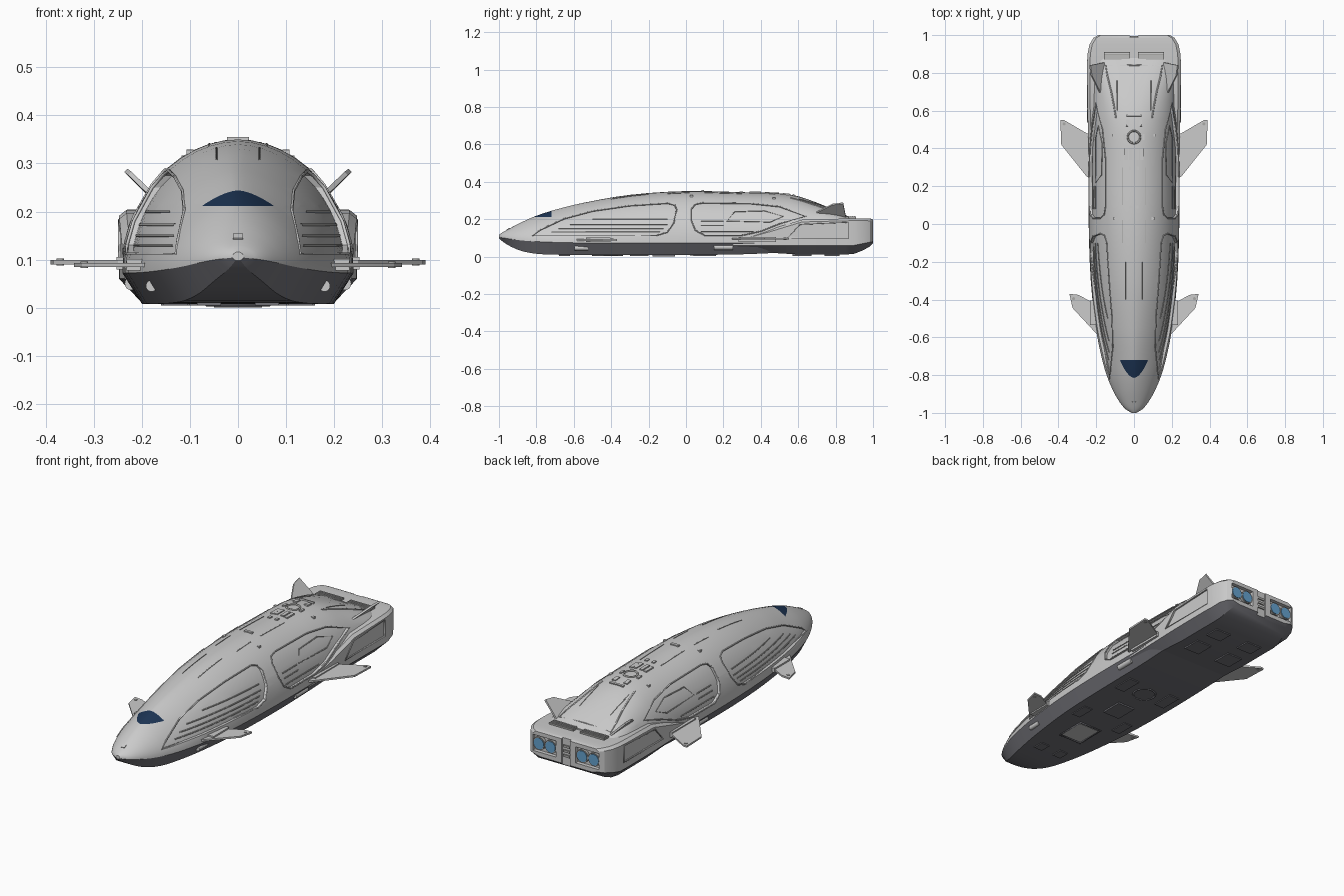
import bpy, bmesh, math
from mathutils import Matrix, Vector

if "Cube" in bpy.data.objects:
    bpy.data.objects.remove(bpy.data.objects["Cube"])


def material(name, rgb):
    m = bpy.data.materials.new(name)
    m.diffuse_color = (*rgb, 1)
    m.use_nodes = True
    m.node_tree.nodes["Principled BSDF"].inputs["Base Color"].default_value = m.diffuse_color
    return m


LIGHT = material("hull_light", (0.76, 0.76, 0.73))
DARK = material("belly_dark", (0.17, 0.17, 0.19))
GLASS = material("glass_navy", (0.012, 0.035, 0.09))
BLUE = material("engine_blue", (0.13, 0.36, 0.62))
TRIM = material("trim_grey", (0.4, 0.4, 0.39))

# Hull stations: y, half width, belly half width, belly z, chine z, top z, roundness
HULL = [(-1, .012, .005, .098, .104, .116, 2), (-.98, .045, .02, .08, .1, .13, 1.9),
        (-.94, .078, .05, .055, .094, .152, 1.8), (-.88, .112, .08, .03, .086, .183, 1.7),
        (-.8, .145, .11, .015, .08, .218, 1.6), (-.7, .173, .135, .01, .076, .25, 1.55),
        (-.55, .202, .162, .008, .073, .287, 1.65), (-.3, .229, .19, .008, .072, .33, 1.8),
        (0, .24, .2, .008, .072, .35, 1.95), (.3, .24, .2, .012, .072, .344, 2),
        (.55, .24, .2, .022, .072, .333, 2.1), (.7, .238, .195, .022, .072, .288, 2.5),
        (.88, .235, .19, .025, .072, .21, 4)]


def station(y):
    # Smooth interpolation between hull stations
    n = len(HULL)
    i = max(k for k in range(n - 1) if HULL[k][0] <= y or k == 0)
    a, b = HULL[i], HULL[i + 1]
    p, q = HULL[max(i - 1, 0)], HULL[min(i + 2, n - 1)]
    h = b[0] - a[0]
    t = (y - a[0]) / h
    out = []
    for c in range(1, 7):
        m0 = (b[c] - p[c]) / (b[0] - p[0]) * h
        m1 = (q[c] - a[c]) / (q[0] - a[0]) * h
        out.append((2*t**3 - 3*t*t + 1) * a[c] + (t**3 - 2*t*t + t) * m0
                   + (3*t*t - 2*t**3) * b[c] + (t**3 - t*t) * m1)
    return out


def top_z(x, y):
    w, _, _, zc, zt, e = station(y)
    return zc + (zt - zc) * max(0, 1 - (abs(x) / w) ** e) ** (1 / e)


def side_x(y, z, d=0.0):
    w, _, _, zc, zt, e = station(y)
    return (w - d) * max(0, 1 - ((z - zc) / (zt - d - zc)) ** e) ** (1 / e)


def finish(name, bm, mats=(LIGHT,), mirror=False):
    bmesh.ops.recalc_face_normals(bm, faces=bm.faces)
    me = bpy.data.meshes.new(name)
    bm.to_mesh(me)
    bm.free()
    for m in mats:
        me.materials.append(m)
    o = bpy.data.objects.new(name, me)
    bpy.context.collection.objects.link(o)
    if mirror:
        o.modifiers.new("mirror", 'MIRROR')
    return o


def loft(name, halves):
    # Skin mirrored half sections; the lowest faces are dark
    bm = bmesh.new()
    rings = []
    for y, half in halves:
        pts = half + [(-x, z) for x, z in reversed(half) if x > 1e-6]
        rings.append([bm.verts.new((x, y, z)) for x, z in pts])
    n = len(rings[0])
    for a, b in zip(rings, rings[1:]):
        for j in range(n):
            f = bm.faces.new((a[j], a[(j + 1) % n], b[(j + 1) % n], b[j]))
            f.material_index = 1 if j == 0 or j >= n - 2 else 0
    bm.faces.new(rings[0])
    bm.faces.new(rings[-1])
    return finish(name, bm, (LIGHT, DARK, GLASS))


def hull_half(y, d):
    w, wb, zb, zc, zt, e = station(y)
    arc = []
    for k in range(13):
        t = math.pi / 2 * k / 12
        c = 0 if k == 12 else math.cos(t) ** (2 / e)
        arc.append(((w - d) * c, zc + (zt - d - zc) * math.sin(t) ** (2 / e)))
    return [(wb - d, zb + d)] + arc


def slab(name, pts, offset, mat=LIGHT, mirror=True):
    # Flat polygon thickened along an offset vector
    bm = bmesh.new()
    f = bm.faces.new([bm.verts.new(p) for p in pts])
    r = bmesh.ops.extrude_face_region(bm, geom=[f])
    bmesh.ops.translate(bm, vec=offset, verts=[v for v in r['geom'] if isinstance(v, bmesh.types.BMVert)])
    return finish(name, bm, (mat,), mirror)


def box(name, c, s, mat=LIGHT, mirror=False, tilt=0.0):
    bm = bmesh.new()
    bmesh.ops.create_cube(bm, size=1, matrix=Matrix.Translation(c) @ Matrix.Rotation(tilt, 4, 'X') @ Matrix.Diagonal((*s, 1)))
    return finish(name, bm, (mat,), mirror)


def rod(name, c, r, depth, axis='Y', mat=LIGHT, mirror=False, sides=20):
    bm = bmesh.new()
    rot = Matrix.Rotation(math.pi / 2, 4, 'X') if axis == 'Y' else Matrix()
    bmesh.ops.create_cone(bm, cap_ends=True, segments=sides, radius1=r, radius2=r, depth=depth,
                          matrix=Matrix.Translation(c) @ rot)
    return finish(name, bm, (mat,), mirror)


def line(name, pts, r=.003, closed=False, mat=TRIM, mirror=True):
    cu = bpy.data.curves.new(name, 'CURVE')
    cu.dimensions = '3D'
    cu.bevel_depth, cu.bevel_resolution = r, 1
    sp = cu.splines.new('POLY')
    sp.points.add(len(pts) - 1)
    for p, q in zip(sp.points, pts):
        p.co = (*q, 1)
    sp.use_cyclic_u = closed
    cu.materials.append(mat)
    o = bpy.data.objects.new(name, cu)
    bpy.context.collection.objects.link(o)
    if mirror:
        o.modifiers.new("mirror", 'MIRROR')


def boolean(o, tool, op='DIFFERENCE'):
    m = o.modifiers.new("bool", 'BOOLEAN')
    m.operation, m.object, m.solver = op, tool, 'EXACT'
    me = bpy.data.meshes.new_from_object(o.evaluated_get(bpy.context.evaluated_depsgraph_get()))
    o.modifiers.clear()
    o.data = me
    bpy.data.objects.remove(tool)


def span(a, b, n):
    return [a + (b - a) * k / n for k in range(n + 1)]


# Main hull: outer shell with side openings over an inset inner hull
ys = [y for a, b in zip(HULL, HULL[1:]) for y in span(a[0], b[0], 3)[:-1]] + [.88]
hull = loft("main_hull", [(y, hull_half(y, 0)) for y in ys])
inner = loft("inner_hull", [(y, hull_half(y, .014)) for y in span(-.92, .84, 34)])
front_gap = [(-.82, .112), (-.78, .142), (-.65, .203), (-.5, .243), (-.3, .272), (-.1, .285),
             (-.06, .275), (-.05, .25), (-.065, .18), (-.1, .13), (-.16, .112)]
rear_gap = [(.03, .255), (.05, .28), (.09, .287), (.35, .283), (.5, .267), (.64, .215), (.5, .175),
            (.4, .135), (.3, .113), (.1, .113), (.05, .14), (.03, .19)]
for gap in (front_gap, rear_gap):
    boolean(hull, slab("gap_cutter", [(-.4, y, z) for y, z in gap], (.8, 0, 0), mirror=False))
boolean(hull, inner, 'UNION')

# Windshield: nose skin above a level line
bm = bmesh.new()
bm.from_mesh(hull.data)
for co, no in (((0, -.72, 0), (0, 1, 0)), ((0, 0, .212), (0, 0, 1))):
    bmesh.ops.bisect_plane(bm, geom=bm.verts[:] + bm.edges[:] + bm.faces[:], plane_co=co, plane_no=no)
for f in bm.faces:
    c = f.calc_center_median()
    if c.y < -.72 and c.z > .212:
        f.material_index = 2
bm.to_mesh(hull.data)
bm.free()

# Stern block: y, half width, belly half width, belly z, top z
STERN = [(.25, .236, .19, .03, .09), (.45, .242, .2, .02, .145), (.62, .247, .2, .01, .197),
         (.85, .248, .2, .01, .203), (.9, .246, .195, .015, .204), (.95, .236, .185, .035, .204),
         (.985, .215, .17, .055, .203), (1, .19, .15, .07, .198)]
stern = loft("stern_block", [(y, [(wb, zb), (w, .06 + max(0, y - .9) * .2), (w, t - .012), (w - .015, t)])
                             for y, w, wb, zb, t in STERN])
panel = [(.54, .095), (.61, .172), (.87, .183), (.87, .095)]
for s in (-1, 1):
    boolean(stern, slab("panel_cutter", [(s * .238, y, z) for y, z in panel], (s * .1, 0, 0), mirror=False))
    boolean(stern, box("engine_cutter", (s * .125, 1, .135), (.135, .04, .085)))
boolean(stern, box("tail_slot_cutter", (0, 1, .14), (.05, .02, .2)))
line("stern_panel_rim", [(.247, y, z) for y, z in panel], .003, True, LIGHT)

# Engines and tail slats
for x in (.092, .16):
    rod("engine_ring", (x, .985, .135), .034, .02, mat=TRIM, mirror=True)
    rod("engine_glow", (x, .988, .135), .029, .02, mat=BLUE, mirror=True)
for z in (.11, .135, .16):
    box("tail_slat", (0, .99, z), (.04, .012, .012), TRIM)

# Wings, hinges and tail fins
front_wing = [(.17, -.6), (.2, -.58), (.325, -.445), (.342, -.37), (.295, -.375), (.21, -.42), (.17, -.42)]
rear_wing = [(.22, .24), (.25, .25), (.345, .37), (.385, .42), (.39, .55), (.37, .55), (.25, .48), (.22, .48)]
slab("front_wing", [(x, y, .084) for x, y in front_wing], (0, 0, .009))
slab("rear_wing", [(x, y, .09) for x, y in rear_wing], (0, 0, .009))
box("front_wing_hinge", (.215, -.47, .089), (.035, .13, .024), mirror=True)
box("rear_wing_hinge", (.236, .38, .092), (.035, .2, .026), mirror=True)
rod("front_wing_stud", (.32, -.395, .089), .008, .014, 'Z', TRIM, True, 12)
rod("rear_wing_stud", (.37, .53, .095), .008, .014, 'Z', TRIM, True, 12)
slab("tail_fin", [(.163, .67, .226), (.222, .785, .283), (.23, .84, .289), (.155, .855, .214)], (.007, 0, -.007))

# Slats and trim inside the side openings
for z, a, b in ((.13, -.72, -.14), (.15, -.68, -.12), (.172, -.62, -.1), (.2, -.5, -.1),
                (.135, .08, .36), (.165, .08, .2), (.19, .08, .2)):
    line("side_slat", [(side_x(y, z, .014), y, z) for y in span(a, b, 12)])
line("side_window", [(side_x(y, z, .014), y, z) for y, z in
                     ((.22, .19), (.26, .24), (.42, .245), (.52, .215), (.45, .185))], .003, True)
for gap in (front_gap, rear_gap):
    line("opening_rim", [(side_x(y, z), y, z) for y, z in gap], .0035, True, LIGHT)


# Deck fittings that follow the hull top
def deck_box(name, x, y, sx, sy, h=.01, mirror=True, mat=LIGHT):
    tilt = math.atan((top_z(x, y + .01) - top_z(x, y - .01)) / .02)
    box(name, (x, y, top_z(x, y)), (sx, sy, h), mat, mirror, tilt)


ring = [(math.cos(t) * .033, .46 + math.sin(t) * .033) for t in span(0, 2 * math.pi, 24)[:-1]]
line("deck_hatch_ring", [(x, y, top_z(x, y)) for x, y in ring], .005, True, mirror=False)
for x, y, sx, sy in ((.033, .535, .02, .035), (.018, .37, .018, .06), (.04, .37, .018, .06),
                     (.02, .295, .015, .02), (.05, .46, .012, .03), (.11, .47, .015, .015), (.1, .03, .015, .015)):
    deck_box("deck_fitting", x, y, sx, sy)
deck_box("deck_crossbar", 0, .575, .08, .01, mirror=False)
deck_box("deck_sensor", 0, .09, .045, .015, mirror=False)
deck_box("nose_sensor", 0, -.95, .02, .02, .006, mirror=False)
for x, a, b in ((.06, -.1, .02), (.06, .1, .3), (.045, -.4, -.2), (.09, .6, .76)):
    line("deck_seam", [(x, y, top_z(x, y)) for y in span(a, b, 8)], .002)
frame = [(.095, .56), (.105, .62), (.12, .7), (.14, .78), (.15, .84), (0, .84)]
line("rear_deck_frame", [(x, y, top_z(x, y)) for x, y in frame], .004, mat=LIGHT)
box("vent_bed", (.09, .89, .207), (.14, .04, .012), TRIM, True)
for y in (.878, .89, .902):
    box("vent_bar", (.09, y, .213), (.13, .005, .008), LIGHT, True)

# Belly plates, pods and hatches
rod("side_pod", (.222, .2, .05), .014, .1, mirror=True)
rod("nose_pod", (.18, -.56, .045), .012, .07, mirror=True)
box("belly_bay", (0, -.42, .01), (.12, .14, .008), LIGHT)
line("belly_bay_rim", [(x, y, .007) for x, y in ((-.065, -.5), (.065, -.5), (.065, -.34), (-.065, -.34))],
     .005, True, DARK, False)
line("belly_ring", [(x * 1.7, (y - .46) * 1.7 + .08, .009) for x, y in ring], .005, True, DARK, False)
for x, y, sx, sy in ((.13, -.25, .05, .1), (.13, .1, .06, .12), (.1, .62, .09, .1), (.1, .78, .09, .08), (.06, -.65, .05, .06)):
    box("belly_plate", (x, y, .01), (sx, sy, .012), DARK, True)
box("belly_keel_plate", (0, -.12, .007), (.1, .12, .014), DARK)

# Smooth shading with sharp edges kept
bpy.ops.object.select_all(action='DESELECT')
for o in bpy.context.scene.objects:
    if o.type == 'MESH':
        o.select_set(True)
        bpy.context.view_layer.objects.active = o
bpy.ops.object.shade_smooth_by_angle(angle=math.radians(25))
